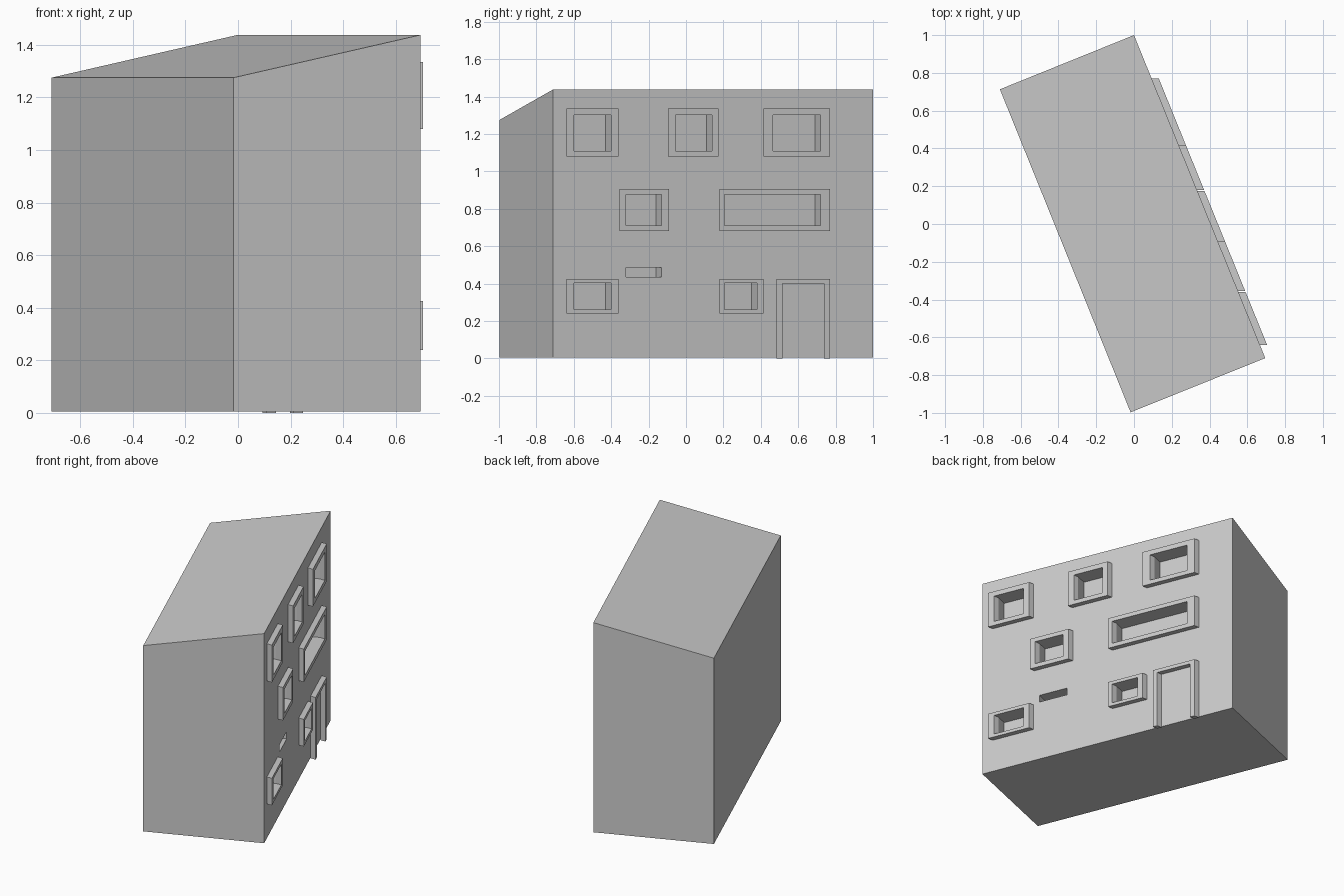
import bpy
from mathutils import Vector

if "Cube" in bpy.data.objects:
    bpy.data.objects.remove(bpy.data.objects["Cube"])

# Facade runs from the back corner A to the right corner D
A, D = Vector((0.0, 1.0)), Vector((0.695, -0.71))
B, C = Vector((-0.71, 0.713)), Vector((-0.018, -0.997))
NORMAL = Vector((0.926, 0.377, 0))   # outward from the facade
FLOOR = 0.006
PROUD = 0.038                        # frames stand out along x
DEPTH = 0.08                         # recess depth


def wall(y, z):
    """Point on the facade at the given y and z."""
    return Vector((D.x * (A.y - y) / (A.y - D.y), y, z))


def add_mesh(name, verts, faces):
    me = bpy.data.meshes.new(name)
    me.from_pydata([tuple(v) for v in verts], [], faces)
    me.update()
    ob = bpy.data.objects.new(name, me)
    bpy.context.collection.objects.link(ob)
    return ob


def fix_normals(ob):
    import bmesh
    bm = bmesh.new()
    bm.from_mesh(ob.data)
    bmesh.ops.recalc_face_normals(bm, faces=bm.faces)
    bm.to_mesh(ob.data)
    bm.free()


def rect(y0, y1, z0, z1):
    return [wall(y0, z0), wall(y0, z1), wall(y1, z1), wall(y1, z0)]


BOX = [(0, 1, 2, 3), (7, 6, 5, 4)] + [(i, i + 4, (i + 1) % 4 + 4, (i + 1) % 4) for i in range(4)]


def frame(name, outer, inner, closed=True):
    """Border between two rectangles, pushed out from the wall along x."""
    out = Vector((PROUD, 0, 0))
    o, i = rect(*outer), rect(*inner)
    verts = o + i + [p + out for p in o + i]
    faces = []
    for a in range(4 if closed else 3):
        b = (a + 1) % 4
        faces += [(a + 8, b + 8, b + 12, a + 12),
                  (a, b, b + 8, a + 8), (a + 4, a + 12, b + 12, b + 4)]
    if not closed:
        faces += [(0, 8, 12, 4), (3, 7, 15, 11)]
    fix_normals(add_mesh(name, verts, faces))


# Building body with a single-pitch roof rising to the facade
corners = [(A, 1.438), (B, 1.275), (C, 1.275), (D, 1.438)]
body = add_mesh("building_body",
                [(p.x, p.y, FLOOR) for p, h in corners] + [(p.x, p.y, h) for p, h in corners], BOX)
fix_normals(body)

# Windows: outer y range, opening y range, outer z range, opening z range
top, mid, low = (1.08, 1.335, 1.11, 1.30), (0.68, 0.905, 0.71, 0.875), (0.24, 0.425, 0.262, 0.402)
windows = [
    (-0.64, -0.36, -0.60, -0.40, top), (-0.095, 0.175, -0.055, 0.14, top),
    (0.415, 0.77, 0.465, 0.72, top),
    (-0.355, -0.092, -0.32, -0.13, mid), (0.18, 0.77, 0.206, 0.72, mid),
    (-0.64, -0.36, -0.60, -0.40, low), (0.18, 0.415, 0.206, 0.38, low),
]
openings = []
for n, (y0, y1, i0, i1, (z0, z1, j0, j1)) in enumerate(windows):
    frame(f"window_frame_{n + 1}", (y0, y1, z0, z1), (i0, i1, j0, j1))
    openings.append((i0, i1, j0, j1))

# Unframed vent slot
openings.append((-0.32, -0.13, 0.435, 0.485))

# Door surround
frame("door_frame", (0.485, 0.77, 0.0, 0.425), (0.515, 0.738, 0.0, 0.40), closed=False)

# Recesses cut into the wall
verts, faces = [], []
for r in openings:
    base = len(verts)
    loop = rect(*r)
    verts += [p - NORMAL * DEPTH for p in loop] + [p + NORMAL * 0.01 for p in loop]
    faces += [tuple(base + i for i in f) for f in BOX]
cutter = add_mesh("recess_cutter", verts, faces)
fix_normals(cutter)
cutter.hide_render = True
cutter.hide_viewport = True
cut = body.modifiers.new("recesses", "BOOLEAN")
cut.operation = "DIFFERENCE"
cut.solver = "EXACT"
cut.object = cutter
